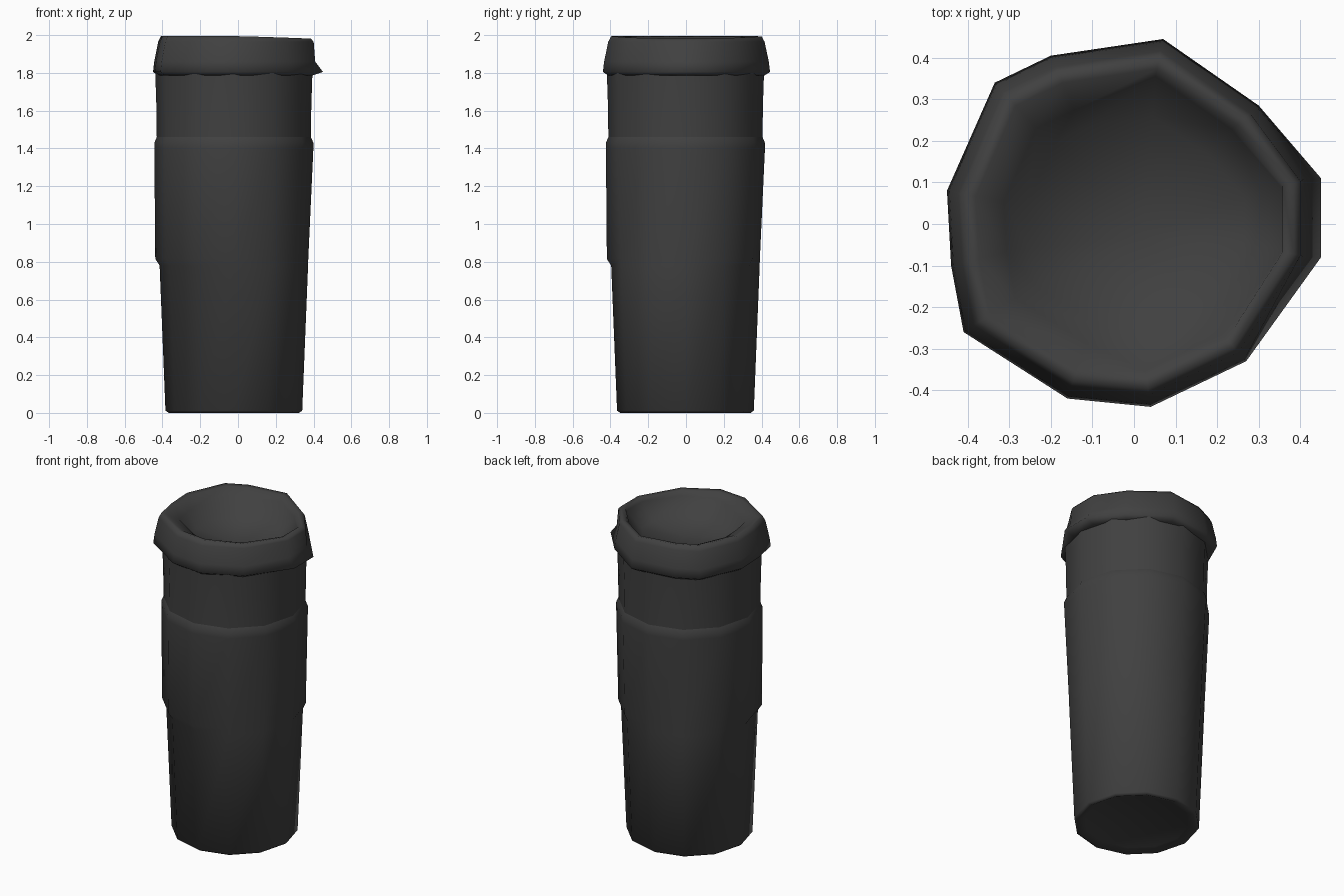
import bpy
from math import cos, sin, radians

cube = bpy.data.objects.get("Cube")
if cube:
    bpy.data.objects.remove(cube, do_unlink=True)

charcoal = bpy.data.materials.new("charcoal")
charcoal.use_nodes = True
colour = (0.052, 0.052, 0.052, 1)
charcoal.diffuse_color = colour
charcoal.node_tree.nodes["Principled BSDF"].inputs["Base Color"].default_value = colour

SIDES = 12
CX, CY = -0.022, -0.003


def ring(radius, z, bulge=None):
    """Twelve points round the axis, with an optional bulge per angle."""
    pts = []
    for i in range(SIDES):
        a = 360 * i / SIDES
        r = radius + (bulge(a) if bulge else 0)
        pts.append((CX + r * cos(radians(a)), CY + r * sin(radians(a)), z))
    return pts


def loft(name, rings, start=None, end=None):
    """Skin rings of equal size and close the ends onto single points."""
    n = len(rings[0])
    verts = [p for r in rings for p in r]
    faces = []
    for k in range(len(rings) - 1):
        for i in range(n):
            j = (i + 1) % n
            faces.append((k * n + i, k * n + j, (k + 1) * n + j, (k + 1) * n + i))
    last = (len(rings) - 1) * n
    if start:
        verts.append(start)
        faces += [((i + 1) % n, i, len(verts) - 1) for i in range(n)]
    if end:
        verts.append(end)
        faces += [(last + i, last + (i + 1) % n, len(verts) - 1) for i in range(n)]
    mesh = bpy.data.meshes.new(name)
    mesh.from_pydata(verts, [], faces)
    mesh.materials.append(charcoal)
    for p in mesh.polygons:
        p.use_smooth = True
    obj = bpy.data.objects.new(name, mesh)
    bpy.context.collection.objects.link(obj)
    return obj


def grip(a):
    """Raised grip around the front right, with a slim pad at the back left."""
    if 180 <= a <= 270:
        return 0.022
    return 0.015 if 30 <= a <= 60 else 0


# Tapered cup body with a shallow concave base and raised grip
loft("cup_body", [
    ring(0.30, 0.02), ring(0.345, 0.0), ring(0.362, 0.012),
    ring(0.393, 0.78), ring(0.394, 0.815, grip),
    ring(0.421, 1.40), ring(0.421, 1.43), ring(0.408, 1.46),
], start=(CX, CY, 0.03))

# Neck between the body and the lid
loft("neck", [ring(0.408, 1.45), ring(0.41, 1.62), ring(0.416, 1.80)])

# Lid: faceted skirt with a lifting tab on the left side
skirt = [(0.45, -0.08), (0.45, 0.11), (0.30, 0.285), (0.07, 0.445),
         (-0.20, 0.405), (-0.335, 0.34), (-0.45, 0.08), (-0.44, -0.10),
         (-0.41, -0.26), (-0.16, -0.42), (0.04, -0.44), (0.27, -0.33)]


def lid_ring(scale, z, tab=0.0, sink=0.0):
    """Scale the skirt outline; pull in the tab and lower the left edge."""
    pts = []
    for x, y in skirt:
        x2 = x - tab if x > 0.4 else x
        pts.append((CX + (x2 - CX) * scale, CY + (y - CY) * scale,
                    z - sink * max(0, x)))
    return pts


# Drinking well: steep wall on the right side, gentle slope on the left
well = [(CX + (x - CX) * (0.68 if x < 0 else 0.8),
         CY + (y - CY) * (0.68 if x < 0 else 0.8),
         1.955) for x, y in skirt]
well_floor = [(0.01 + (x - 0.01) * 0.58, y * 0.58, 1.86) for x, y in skirt]
loft("lid", [
    lid_ring(0.93, 1.785, 0.03), lid_ring(1.0, 1.805),
    lid_ring(0.985, 1.86, 0.035), lid_ring(0.935, 1.965, 0.02),
    lid_ring(0.90, 1.995, 0.02, 0.03), lid_ring(0.84, 1.99, 0.02, 0.03),
    well, well_floor,
], start=(CX, CY, 1.785), end=(0.02, -0.03, 1.83))
